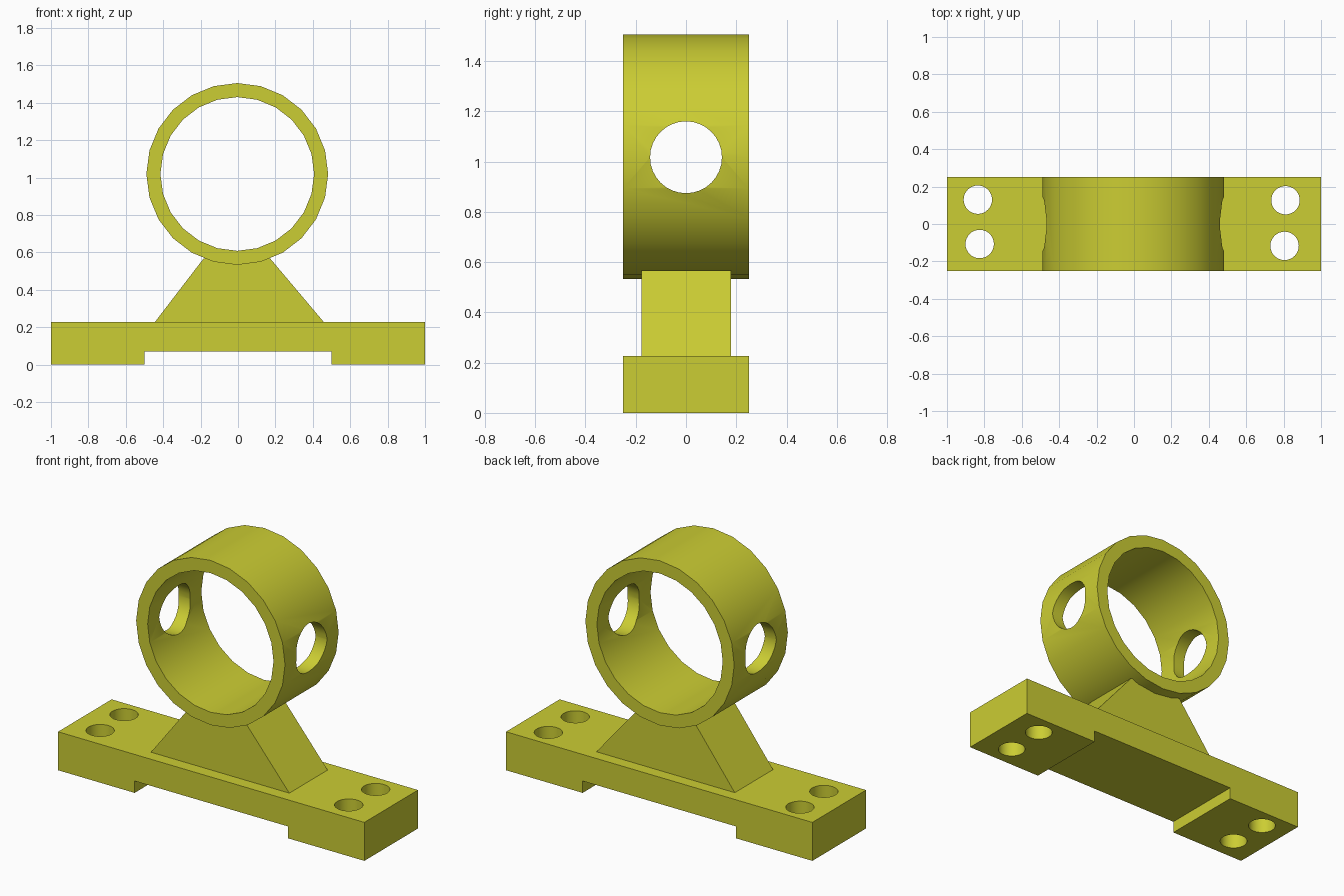
import bpy, bmesh, math

if "Cube" in bpy.data.objects:
    bpy.data.objects.remove(bpy.data.objects["Cube"], do_unlink=True)

# Single paint colour
paint = bpy.data.materials.new("olive_yellow")
paint.use_nodes = True
colour = (0.6, 0.61, 0.033, 1)
paint.diffuse_color = colour
paint.node_tree.nodes["Principled BSDF"].inputs["Base Color"].default_value = colour


def extrude_profile(name, points, y0, y1):
    """Solid made from an x/z outline swept along y."""
    bm = bmesh.new()
    face = bm.faces.new([bm.verts.new((x, y0, z)) for x, z in points])
    swept = bmesh.ops.extrude_face_region(bm, geom=[face])["geom"]
    bmesh.ops.translate(bm, vec=(0, y1 - y0, 0),
                        verts=[v for v in swept if isinstance(v, bmesh.types.BMVert)])
    bmesh.ops.recalc_face_normals(bm, faces=bm.faces)
    mesh = bpy.data.meshes.new(name)
    bm.to_mesh(mesh)
    bm.free()
    mesh.materials.append(paint)
    obj = bpy.data.objects.new(name, mesh)
    bpy.context.collection.objects.link(obj)
    return obj


def circle(x, z, radius, sides):
    return [(x + radius * math.sin(math.tau * i / sides),
             z + radius * math.cos(math.tau * i / sides)) for i in range(sides)]


def drill(obj, location, radius, depth, rotation=(0, 0, 0), sides=32):
    """Cut a round hole and remove the cutter."""
    bpy.ops.mesh.primitive_cylinder_add(vertices=sides, radius=radius, depth=depth,
                                        location=location, rotation=rotation)
    cutter = bpy.context.object
    cutter.name = "hole_cutter"
    cutter.hide_render = True
    cutter.data.materials.append(paint)
    mod = obj.modifiers.new("hole", "BOOLEAN")
    mod.operation = "DIFFERENCE"
    mod.solver = "EXACT"
    mod.object = cutter
    bpy.ops.object.select_all(action="DESELECT")
    bpy.context.view_layer.objects.active = obj
    obj.select_set(True)
    bpy.ops.object.modifier_apply(modifier=mod.name)
    bpy.data.objects.remove(cutter, do_unlink=True)


def smooth(obj):
    bpy.ops.object.select_all(action="DESELECT")
    bpy.context.view_layer.objects.active = obj
    obj.select_set(True)
    bpy.ops.object.shade_smooth_by_angle(angle=math.radians(30))


# Base plate: raised middle underside, four bolt holes
base = extrude_profile("base_plate", [(-1, 0), (-0.5, 0), (-0.5, 0.07), (0.5, 0.07),
                                      (0.5, 0), (1, 0), (1, 0.227), (-1, 0.227)],
                       -0.25, 0.25)
for x, y in [(-0.835, 0.13), (-0.825, -0.107), (0.81, 0.127), (0.805, -0.117)]:
    drill(base, (x, y, 0.1), 0.076, 1)
smooth(base)

# Tapered pedestal, its top buried in the ring wall
extrude_profile("pedestal", [(-0.45, 0.22), (0.465, 0.22), (0.172, 0.567), (-0.184, 0.567)],
                -0.177, 0.18)

# Ring: bored lengthwise, with a cross hole through both side walls
ring_x, ring_z = -0.004, 1.019
ring = extrude_profile("ring", circle(ring_x, ring_z, 0.486, 24), -0.25, 0.25)
drill(ring, (ring_x, 0, ring_z), 0.411, 1, (math.pi / 2, 0, 0), 24)
drill(ring, (ring_x, 0, 1.017), 0.143, 2, (0, math.pi / 2, 0))
smooth(ring)
